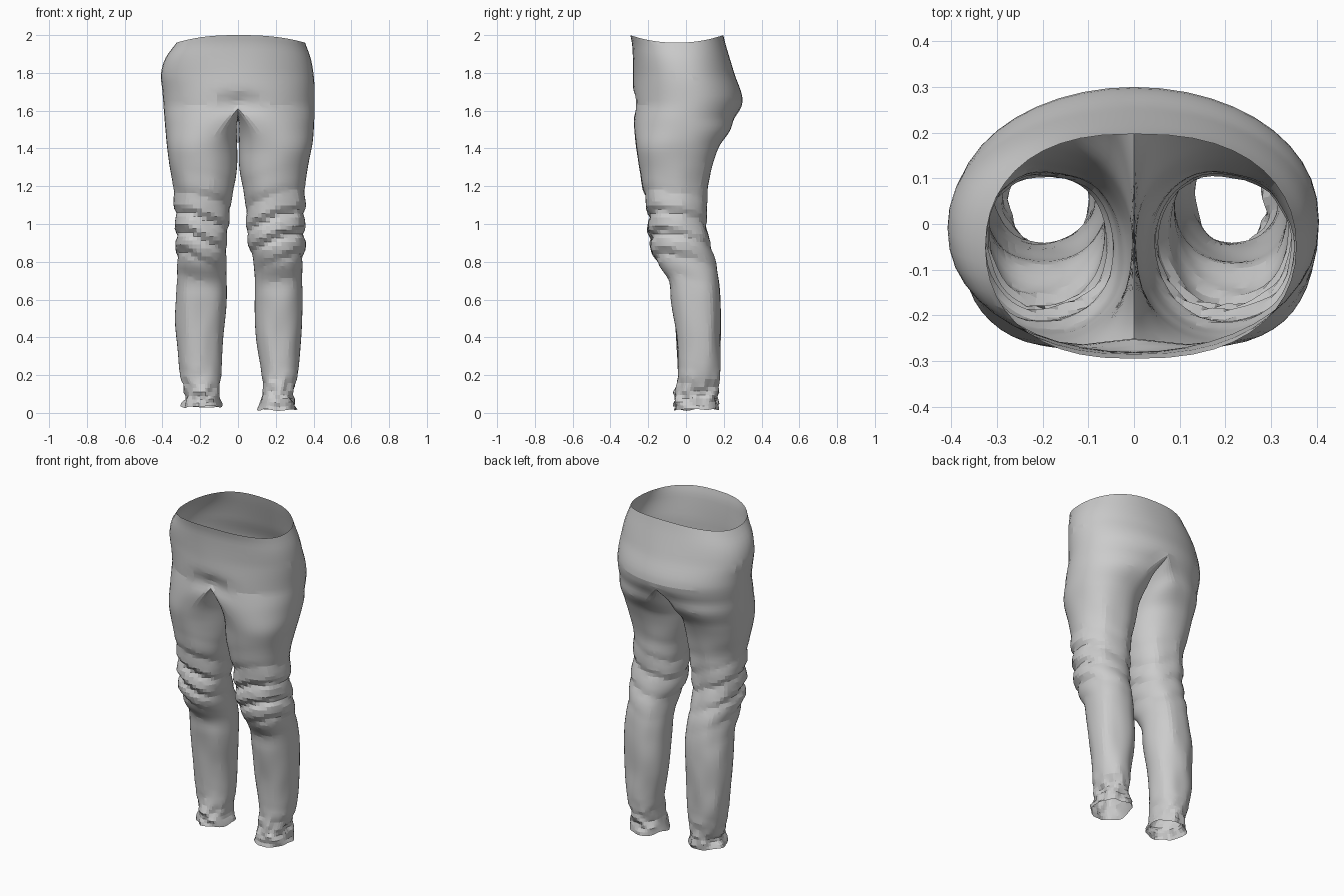
import bpy, bmesh, math
from mathutils import Vector, noise

if "Cube" in bpy.data.objects:
    bpy.data.objects.remove(bpy.data.objects["Cube"])

SEG = 44            # points around one leg
HALF = SEG // 2     # points 0..HALF run front centre -> outside -> back centre
CROTCH = 1.63

# depth profile: z, front y, back y
DEPTH = [(0.01, -.065, .172), (.1, -.058, .168), (.2, -.04, .178), (.4, -.05, .183), (.6, -.078, .183),
         (.7, -.092, .175), (.8, -.155, .157), (.9, -.19, .128), (1.0, -.195, .11), (1.1, -.205, .112),
         (1.2, -.228, .115), (1.4, -.262, .17), (1.5, -.273, .235), (1.56, -.278, .255), (1.65, -.285, .3),
         (1.8, -.28, .255), (1.95, -.285, .21), (2.0, -.295, .197)]
# width profiles: z, inner x, outer x (distance from the centre line)
RIGHT = [(0.01, .10, .315), (.1, .13, .29), (.2, .125, .315), (.4, .095, .335), (.6, .088, .345),
         (.8, .085, .338), (.9, .055, .352), (1.0, .045, .347), (1.1, .04, .352), (1.2, .022, .35),
         (1.3, .006, .368), (1.45, .004, .398), (1.7, .0, .405), (1.8, .0, .40), (1.9, .0, .385), (2.0, .0, .355)]
LEFT = [(0.025, .08, .295), (.1, .10, .275), (.2, .088, .305), (.4, .08, .325), (.6, .06, .33),
        (.8, .06, .322), (.9, .06, .332), (1.0, .05, .332), (1.1, .04, .338), (1.2, .02, .342),
        (1.3, .006, .362), (1.45, .004, .38), (1.7, .0, .40), (1.8, .0, .408), (1.9, .0, .385), (2.0, .0, .325)]


def sample(table, z):
    """Smooth interpolation through the rows of a profile."""
    n = len(table)
    i = 0
    while i < n - 2 and z > table[i + 1][0]:
        i += 1
    a, b = table[i], table[i + 1]
    p, q = table[max(i - 1, 0)], table[min(i + 2, n - 1)]
    h = b[0] - a[0]
    t = min(max((z - a[0]) / h, 0), 1)
    out = []
    for k in range(1, len(a)):
        m0 = (b[k] - p[k]) / (b[0] - p[0]) * h
        m1 = (q[k] - a[k]) / (q[0] - a[0]) * h
        out.append((2*t**3 - 3*t*t + 1) * a[k] + (t**3 - 2*t*t + t) * m0
                   + (3*t*t - 2*t**3) * b[k] + (t**3 - t*t) * m1)
    return out


def bump(z, mid, width):
    return math.exp(-((z - mid) / width) ** 2)


def point(j, z, side, widths):
    """Point j of the ring at height z: D shaped at the crotch, oval further down."""
    xin, xout = sample(widths, z)
    yf, yb = sample(DEPTH, z)
    if z >= CROTCH - 1e-6:
        xin = 0
    th = 2 * math.pi * j / SEG
    s, c = math.sin(th), math.cos(th)
    outer = j <= HALF
    d = min(max((z - 1.38) / (CROTCH - 1.38), 0), 1) ** 1.5
    flat = max(0, min(1, (z - 1.8) / .2)) * .2
    dx = -1 + 2 * max(s, 0) ** (1 - flat) if outer else -1
    u = d * dx + (1 - d) * math.copysign(abs(s) ** .9, s)
    v = -math.copysign(abs(c) ** .93, c)
    x = (xin + xout) / 2 + u * (xout - xin) / 2
    y = (yf + yb) / 2 + v * (yb - yf) / 2
    # pinched seam at the front of the crotch
    y += .035 * bump(z, 1.64, .05) * max(0, c) ** 30
    zz = z
    if not outer:                       # hanging crotch seam
        zz += .07 * s * max(0, min(1, (z - 1.3) / .33))
    zz -= .04 * s * s * max(0, (z - 1.75) / .25)          # dipped waist at the hips
    # folds around knees and ankles
    front = .5 + .5 * c
    knee = bump(z, .97, .17) * (.35 + .65 * front)
    ankle = bump(z, .08, .1)
    wob = noise.noise(Vector((u * 1.3 + side * 7, v * 1.3, z * 3)))
    phase = z - .05 * u + .03 * v + .025 * wob
    fold = math.sin(phase * 2 * math.pi / .115)
    fold = fold + .35 * math.sin(phase * 4 * math.pi / .115 + 1)
    crumple = noise.noise(Vector((u * 2 + side * 5, v * 2, z * 22)))
    broad = noise.noise(Vector((u * 1.5 + side * 3, v * 1.5, z * 5)))
    legs = max(0, min(1, (1.55 - z) / .3))
    r = .013 * knee * fold + .022 * ankle * crumple + .008 * legs * broad
    x += r * u * (0.5 if u < 0 else 1)
    y += r * v
    if z < .1:                          # uneven hem
        zz += .018 * (1 - z / .1) * (.6 + wob)
    return Vector((side * max(x, 0), y, zz))


def add_strip(bm, upper, lower, closed, side):
    n = len(upper)
    for j in range(n if closed else n - 1):
        k = (j + 1) % n
        f = [upper[j], lower[j], lower[k], upper[k]]
        bm.faces.new(f if side > 0 else f[::-1])


bm = bmesh.new()
torso_z = [2.0 - (2.0 - CROTCH) * i / 15 for i in range(16)]
for side, widths in ((1, RIGHT), (-1, LEFT)):
    # hips: open half rings
    prev = None
    for z in torso_z:
        ring = [bm.verts.new(point(j, z, side, widths)) for j in range(HALF + 1)]
        if prev:
            add_strip(bm, prev, ring, False, side)
        prev = ring
    # leg: closed rings from the crotch to the hem
    bottom = widths[0][0]
    rows = 76
    prev = None
    for i in range(rows + 1):
        z = CROTCH + (bottom - CROTCH) * i / rows
        ring = [bm.verts.new(point(j, z, side, widths)) for j in range(SEG)]
        if prev:
            add_strip(bm, prev, ring, True, side)
        prev = ring
bmesh.ops.remove_doubles(bm, verts=bm.verts, dist=.0006)

mesh = bpy.data.meshes.new("trousers")
bm.to_mesh(mesh)
bm.free()
trousers = bpy.data.objects.new("trousers", mesh)
bpy.context.collection.objects.link(trousers)
bpy.context.view_layer.objects.active = trousers
trousers.select_set(True)
bpy.ops.object.shade_smooth_by_angle(angle=math.radians(12))
